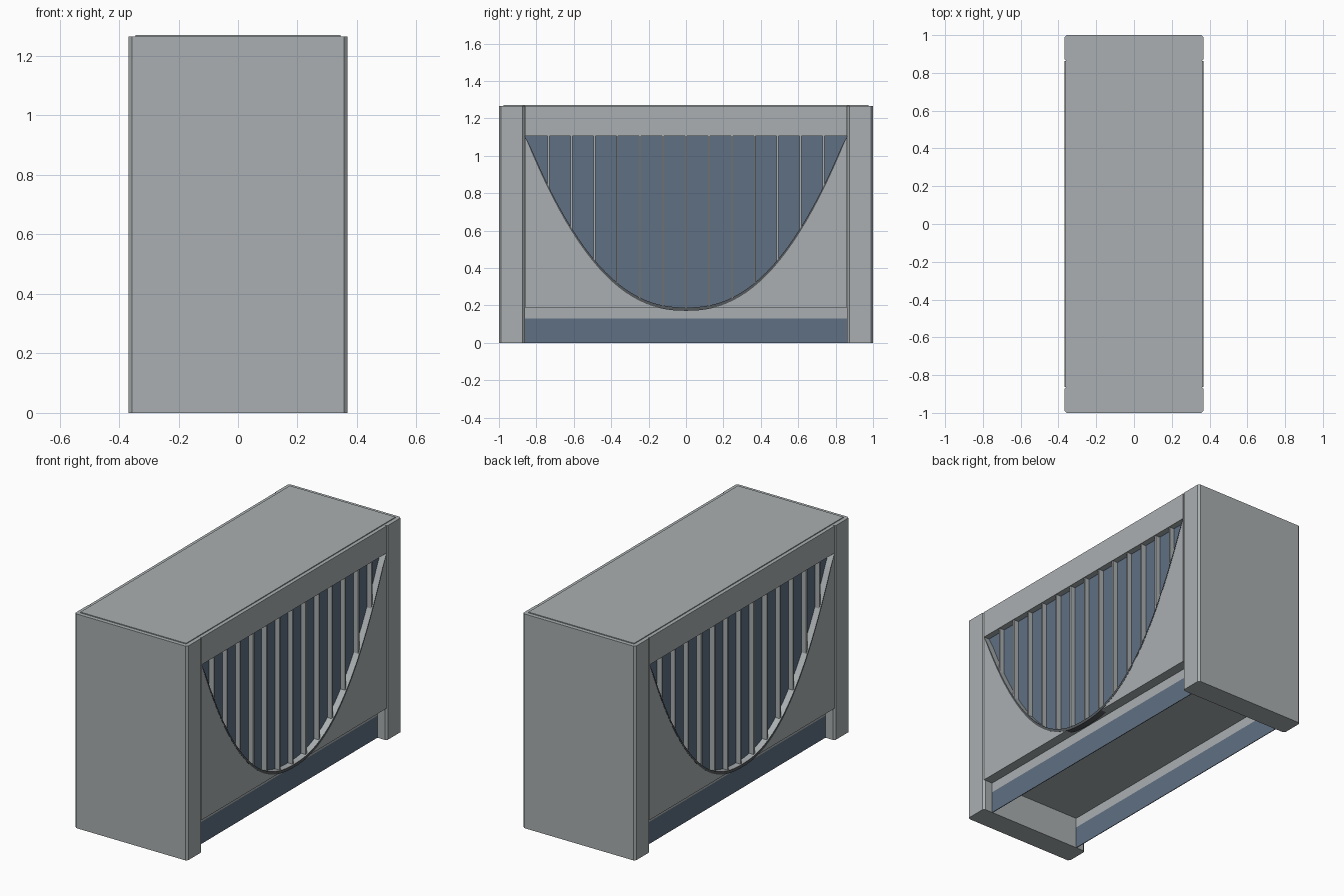
import bpy, bmesh

cube = bpy.data.objects.get("Cube")
if cube:
    bpy.data.objects.remove(cube, do_unlink=True)


def material(name, rgb):
    m = bpy.data.materials.new(name)
    m.use_nodes = True
    m.diffuse_color = (*rgb, 1)
    m.node_tree.nodes["Principled BSDF"].inputs["Base Color"].default_value = (*rgb, 1)
    return m


GREY = material("warm_grey", (0.40, 0.43, 0.44))
BLUE = material("slate_blue", (0.115, 0.16, 0.225))
DARK = material("dark_grey", (0.09, 0.10, 0.11))

# Main dimensions
FACE, BACK = 0.366, 0.33       # outer panel face and recessed blue face
POST_Y, TOP = 0.862, 1.265     # inner side of end posts, body top
FLOOR, RAIL = 0.188, 1.105     # underside of body, top of arched opening
KICK_X, KICK_Z = 0.305, 0.13
STEPS = 48


def finish(bm, name, mats):
    bmesh.ops.recalc_face_normals(bm, faces=bm.faces[:])
    mesh = bpy.data.meshes.new(name)
    bm.to_mesh(mesh)
    bm.free()
    for m in mats:
        mesh.materials.append(m)
    ob = bpy.data.objects.new(name, mesh)
    bpy.context.collection.objects.link(ob)
    return ob


def box(name, lo, hi, mat, chamfer=0):
    bm = bmesh.new()
    bmesh.ops.create_cube(bm, size=1)
    for v in bm.verts:
        v.co = [lo[i] if v.co[i] < 0 else hi[i] for i in range(3)]
    if chamfer:
        upright = [e for e in bm.edges
                   if abs(e.verts[0].co.z - e.verts[1].co.z) > 0.1]
        bmesh.ops.bevel(bm, geom=upright, offset=chamfer, segments=1, affect='EDGES')
    return finish(bm, name, [mat])


def side_box(name, side, x0, x1, y0, y1, z0, z1, mat):
    xs = sorted((side * x0, side * x1))
    return box(name, (xs[0], y0, z0), (xs[1], y1, z1), mat)


def curve_z(y):
    return 0.171 + (RAIL - 0.171) * (abs(y) / POST_Y) ** 2.3


def strip(name, side, x0, x1, low, high, mats, rule=None):
    """Solid between two height functions, running along y."""
    bm = bmesh.new()
    rings = []
    for i in range(STEPS + 1):
        y = POST_Y * (2 * i / STEPS - 1)
        a, b = low(y), high(y)
        rings.append([bm.verts.new((side * x, y, z))
                      for x, z in ((x0, a), (x1, a), (x1, b), (x0, b))])
    for r, s in zip(rings, rings[1:]):
        for k in range(4):
            n = (k + 1) % 4
            bm.faces.new((r[k], r[n], s[n], s[k]))
    bm.faces.new(rings[0])
    bm.faces.new(rings[-1])
    bmesh.ops.recalc_face_normals(bm, faces=bm.faces[:])
    if rule:
        for f in bm.faces:
            f.material_index = rule(f)
    return finish(bm, name, mats)


# Central body: blue long sides, grey top and underside
body = box("body_core", (-BACK, -POST_Y, FLOOR), (BACK, POST_Y, TOP), GREY)
body.data.materials.append(BLUE)
for p in body.data.polygons:
    p.material_index = int(abs(p.normal.x) > 0.5)

# End posts with chamfered upright edges
for end, name in ((-1, "front_post"), (1, "back_post")):
    ys = sorted((end * POST_Y, end * 1.0))
    box(name, (-0.368, ys[0], 0), (0.368, ys[1], TOP), GREY, chamfer=0.011)

# Raised top plate
box("top_plate", (-0.345, -0.977, TOP), (0.345, 0.977, TOP + 0.005), GREY)

for side, label in ((-1, "right"), (1, "left")):
    # Top rail and arched lower panel
    side_box(label + "_rail", side, BACK, FACE, -POST_Y, POST_Y, RAIL, TOP, GREY)
    strip(label + "_arched_panel", side, BACK, FACE, lambda y: FLOOR,
          lambda y: max(curve_z(y), FLOOR + 0.001), [GREY])

    # Thin arch trim with a dark outer edge
    strip(label + "_arch_trim", side, BACK, FACE + 0.001, curve_z,
          lambda y: min(curve_z(y) + 0.018, RAIL + 0.001), [GREY, DARK],
          lambda f: int(abs(f.normal.x) > 0.9 or f.normal.z < -0.3))

    # Upright slats inside the opening
    for k in range(-6, 7):
        y = k * 0.1225
        side_box(label + "_slat", side, BACK, FACE - 0.006, y - 0.005, y + 0.005,
                 curve_z(y) + 0.004, RAIL, GREY)

    # Recessed kick board, blue below and grey above
    side_box(label + "_kick_upper", side, KICK_X - 0.002, KICK_X + 0.002,
             -POST_Y, POST_Y, KICK_Z, FLOOR, GREY)
    side_box(label + "_kick_lower", side, KICK_X - 0.002, KICK_X + 0.002,
             -POST_Y, POST_Y, 0, KICK_Z, BLUE)
